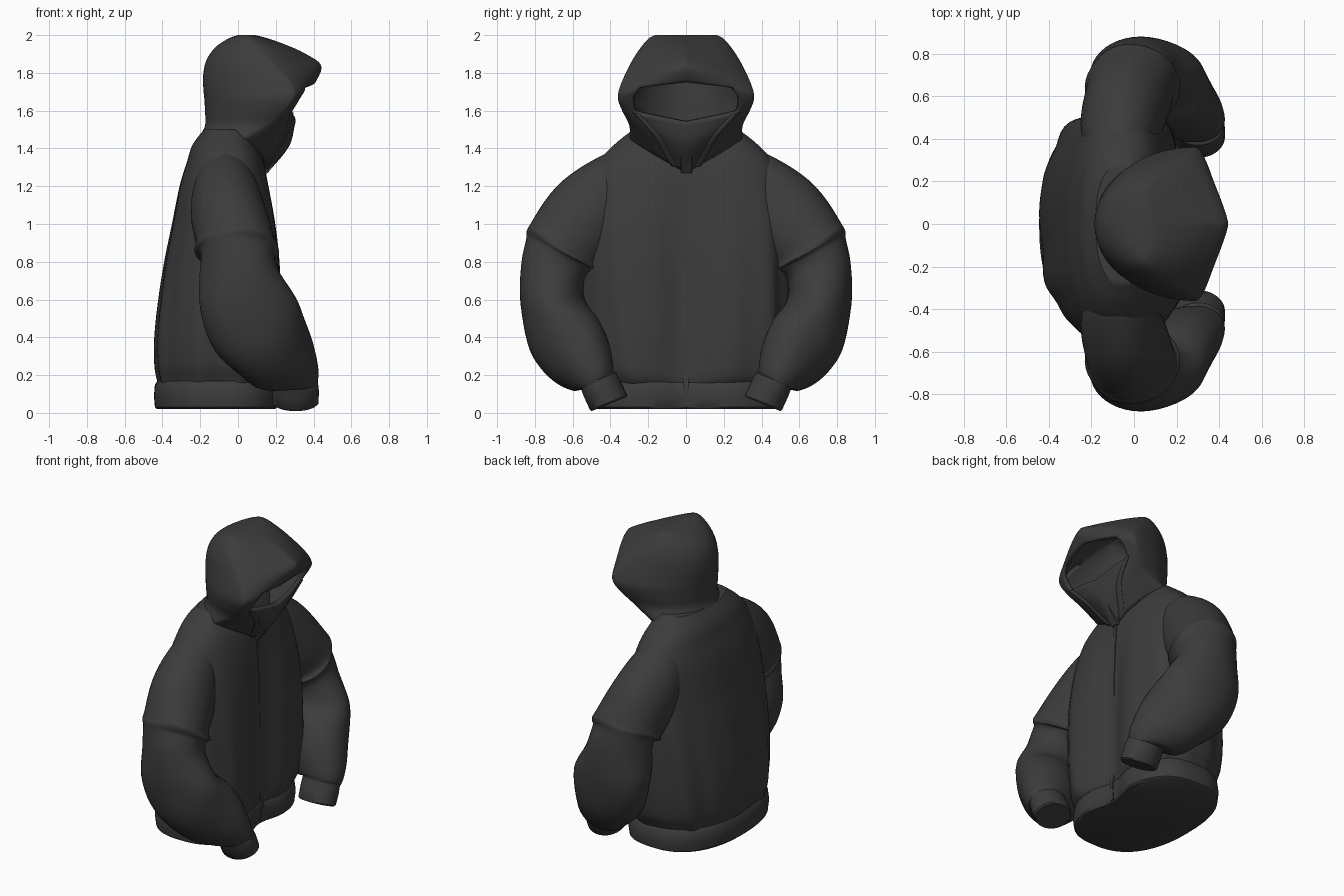
import bpy, bmesh
from math import sin, cos, pi, radians, exp
from mathutils import Vector

cube = bpy.data.objects.get("Cube")
if cube:
    bpy.data.objects.remove(cube)

fabric = bpy.data.materials.new("charcoal fabric")
fabric.use_nodes = True
shade = (0.045, 0.045, 0.045, 1)
fabric.diffuse_color = shade
bsdf = fabric.node_tree.nodes["Principled BSDF"]
bsdf.inputs["Base Color"].default_value = shade
bsdf.inputs["Roughness"].default_value = 0.9


def smooth_rows(rows, steps):
    """Catmull-Rom interpolation of parameter rows."""
    out, last = [], len(rows) - 1
    for i in range(last):
        p = [Vector(rows[max(0, min(last, i + k))]) for k in (-1, 0, 1, 2)]
        for s in range(steps):
            t = s / steps
            out.append(0.5 * (2 * p[1] + (p[2] - p[0]) * t
                              + (2 * p[0] - 5 * p[1] + 4 * p[2] - p[3]) * t * t
                              + (3 * p[1] - p[0] - 3 * p[2] + p[3]) * t ** 3))
    out.append(Vector(rows[-1]))
    return out


def power(v, e):
    return abs(v) ** e * (1 if v >= 0 else -1)


def loft(name, rings, cap_start=True, skip=None, angle=40):
    """Skin closed rings of points; skip(row, column) leaves an opening."""
    bm = bmesh.new()
    grid = [[bm.verts.new(p) for p in ring] for ring in rings]
    n = len(grid[0])
    for r in range(len(grid) - 1):
        for c in range(n):
            if not (skip and skip(r, c)):
                d = (c + 1) % n
                bm.faces.new((grid[r][c], grid[r][d], grid[r + 1][d], grid[r + 1][c]))
    if cap_start:
        bm.faces.new(grid[0][::-1])
    bm.faces.new(grid[-1])
    loose = [v for v in bm.verts if not v.link_faces]
    bmesh.ops.delete(bm, geom=loose, context='VERTS')
    bmesh.ops.recalc_face_normals(bm, faces=bm.faces)
    mesh = bpy.data.meshes.new(name)
    bm.to_mesh(mesh)
    bm.free()
    mesh.materials.append(fabric)
    obj = bpy.data.objects.new(name, mesh)
    bpy.context.collection.objects.link(obj)
    bpy.ops.object.select_all(action='DESELECT')
    obj.select_set(True)
    bpy.context.view_layer.objects.active = obj
    bpy.ops.object.shade_smooth_by_angle(angle=radians(angle))
    return obj


def torso_ring(z, back, front, w, dip, folds=0.0, n=96):
    """Rounded section with soft vertical folds and a dip along the zip."""
    ring = []
    for k in range(n):
        a = 2 * pi * k / n
        e = 2 / (2.8 if cos(a) > 0 else 2.35)
        y = w * power(sin(a), e)
        centre = exp(-(y / .14) ** 2) if cos(a) > 0 else 0
        f = 1 + folds * (1 - centre) * (sin(9 * a + z) + 0.6 * sin(14 * a + 2 * z + 1))
        x = (back + front) / 2 + (front - back) / 2 * f * power(cos(a), e)
        ring.append((x - dip * centre, y * f, z))
    return ring


# Torso: height, back, front, half width, dip at the zip
torso = [(.15, -.42, .21, .47, .05), (.19, -.43, .235, .49, .07),
         (.26, -.44, .245, .52, .08), (.4, -.44, .25, .54, .085),
         (.6, -.42, .245, .55, .08), (.8, -.39, .235, .55, .07),
         (1.0, -.35, .21, .54, .05), (1.2, -.31, .17, .51, .02),
         (1.33, -.27, .135, .46, 0), (1.42, -.24, .10, .38, 0), (1.5, -.18, .06, .28, 0)]
rows = smooth_rows(torso, 5)
loft("torso", [torso_ring(*r, folds=0.018 * max(0, min(1, (1.35 - r[0]) * 1.2)))
               for r in rows])

# Hem band
loft("hem_band", [torso_ring(*r, .055) for r in
                  [(.02, -.43, .215, .48), (.03, -.44, .225, .495), (.09, -.445, .23, .505),
                   (.15, -.44, .225, .495), (.17, -.425, .21, .48)]])

# Front zip placket following the torso and the collar
path = [(.17, .03), (.178, .15)] + [(r[2] - r[4], r[0]) for r in rows if .2 < r[0] < 1.3]
loft("zip_placket", [[(x - .03, -.014, z), (x + .006, -.012, z),
                      (x + .006, .012, z), (x - .03, .014, z)] for x, z in path])
loft("collar_placket", [[(x - .04, -.03, z), (x + .008, -.025, z),
                         (x + .008, .03, z), (x - .04, .035, z)]
                        for x, z in [(.15, 1.27), (.21, 1.35), (.265, 1.43), (.295, 1.54)]])


def sleeve_ring(x, y, z, ru, rv, tilt, lean, side, wrinkle=0.0, t=0.0, n=40):
    """Oval section turned by tilt (sideways) and lean (forwards)."""
    u = Vector((cos(radians(lean)), 0, sin(radians(lean))))
    v = Vector((0, cos(radians(tilt)), sin(radians(tilt))))
    ring = []
    for k in range(n):
        a = 2 * pi * k / n
        f = 1 + wrinkle * (sin(t * 22 + 2 * a) + 0.7 * sin(t * 31 - 3 * a + 1))
        p = Vector((x, y, z)) + u * (ru * f * cos(a)) + v * (rv * f * sin(a))
        ring.append((p.x, side * p.y, max(p.z, .005)))
    return ring


# Sleeve with an elbow fold: centre, depth radius, width radius, tilt, lean
sleeve = [(-.07, .27, 1.22, .1, .19, 82, 0), (-.065, .38, 1.15, .17, .225, 74, 0),
          (-.045, .52, 1.03, .205, .235, 55, 0), (-.015, .63, .9, .21, .22, 34, 0),
          (-.005, .65, .86, .218, .222, 30, 0), (.0, .665, .835, .2, .2, 25, 0),
          (.01, .7, .75, .212, .172, 12, 0), (.05, .705, .58, .25, .175, -5, 6),
          (.12, .645, .41, .25, .195, -20, 18), (.21, .56, .28, .205, .175, -30, 22),
          (.265, .5, .19, .165, .13, -28, 14), (.3, .475, .165, .12, .1, -25, 0)]
cuff = [(.295, .48, .185, .11, .095), (.3, .465, .175, .122, .103),
        (.303, .44, .12, .125, .106), (.305, .41, .055, .122, .106),
        (.305, .407, .047, .112, .1)]
for side, label in ((1, "left"), (-1, "right")):
    rows = smooth_rows(sleeve, 6)
    rings = []
    for i, r in enumerate(rows):
        t = i / (len(rows) - 1)
        rings.append(sleeve_ring(*r, side, 0.024 * sin(pi * t), t))
    loft(label + "_sleeve", rings, angle=50)
    loft(label + "_cuff", [sleeve_ring(*r, -22, 0, side) for r in cuff])


# Hood: height, back, widest x, front, half width, front lift, front squareness
hood = [(1.44, -.215, .0, .155, .3, -.17, 1.7), (1.52, -.175, .14, .27, .3, -.11, 2),
        (1.6, -.175, .23, .305, .338, -.06, 2.4), (1.66, -.178, .28, .355, .36, .02, 2),
        (1.71, -.183, .29, .41, .355, .04, 1.5), (1.78, -.185, .25, .44, .328, .06, 1.3),
        (1.86, -.17, .17, .35, .288, .045, 1.5), (1.93, -.125, .1, .25, .243, .02, 1.8),
        (1.98, -.055, .06, .15, .2, .005, 2), (2.0, .0, .05, .09, .165, 0, 2)]
COLS, STEPS = 72, 5


def hood_point(a, z, back, mid, front, w, lift, square):
    c, s = cos(a), sin(a)
    if c <= 0:
        return (mid + (mid - back) * c, w * s, z)
    q = power(s, 2 / square)
    return (mid + (front - mid) * c ** (2 / square), w * q, z + lift * (1 - abs(q)))


def face_opening(r, c):
    column = min(c + .5, COLS - c - .5) / COLS * 360
    return 2 * STEPS <= r < 4 * STEPS and column < 52


hood_rows = smooth_rows(hood, STEPS)
shell = loft("hood", [[hood_point(2 * pi * k / COLS, *r) for k in range(COLS)]
                      for r in hood_rows], cap_start=False, skip=face_opening, angle=45)
solid = shell.modifiers.new("lining", 'SOLIDIFY')
solid.thickness = 0.025
solid.offset = -1

# Folded collar edges lying on the hood, running down to the zip
for side, label in ((1, "left"), (-1, "right")):
    rings = []
    for i, r in enumerate(hood_rows[:2 * STEPS + 1]):
        x, y, z = hood_point(radians(14 + 3.4 * i), *r)
        rings.append([(x + .01 * cos(a), side * (y + .024 * sin(a)), z + .006 * sin(a))
                      for a in (2 * pi * k / 10 for k in range(10))])
    loft(label + "_collar_fold", rings, angle=60)
